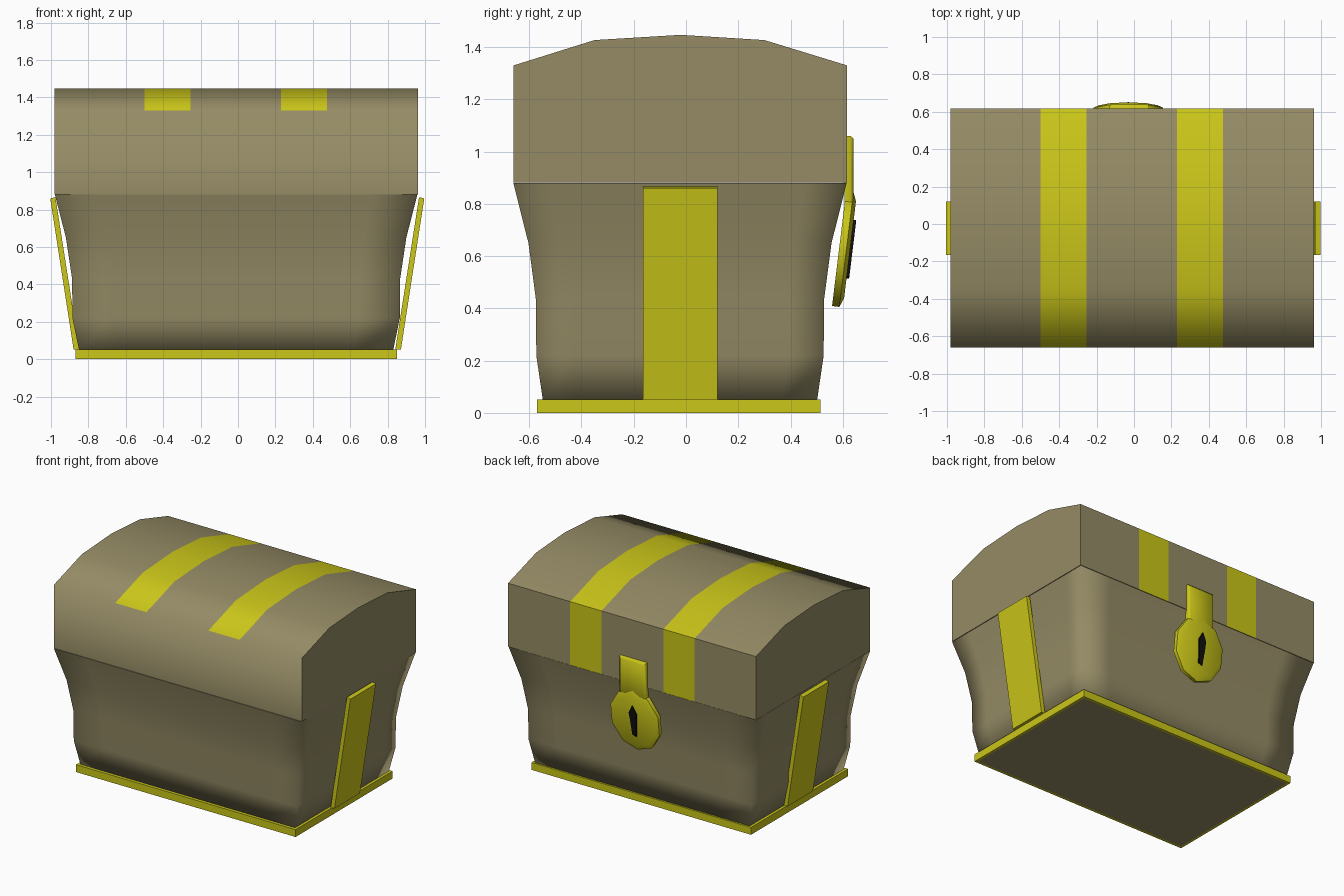
import bpy, bmesh, math
from mathutils import Matrix, Vector

if "Cube" in bpy.data.objects:
    bpy.data.objects.remove(bpy.data.objects["Cube"])


def material(name, rgb):
    m = bpy.data.materials.new(name)
    m.diffuse_color = (*rgb, 1)
    m.use_nodes = True
    m.node_tree.nodes["Principled BSDF"].inputs["Base Color"].default_value = m.diffuse_color
    return m


TAN = material("tan_hide", (0.30, 0.26, 0.13))
GOLD = material("gold", (0.60, 0.57, 0.01))
BLACK = material("black", (0.005, 0.005, 0.005))


def finish(bm, name, mats, angle=30, sharp=None):
    """Shade smooth below the angle, keep other edges sharp, and link."""
    bmesh.ops.recalc_face_normals(bm, faces=bm.faces)
    for f in bm.faces:
        f.smooth = True
    for e in bm.edges:
        e.smooth = e.calc_face_angle(0) < math.radians(angle)
        if sharp and sharp(e):
            e.smooth = False
    me = bpy.data.meshes.new(name)
    bm.to_mesh(me)
    bm.free()
    for m in mats:
        me.materials.append(m)
    ob = bpy.data.objects.new(name, me)
    bpy.context.collection.objects.link(ob)
    return ob


def loft(bm, rings):
    """Skin a stack of equal closed rings and cap both ends."""
    vs = [[bm.verts.new(p) for p in r] for r in rings]
    n = len(vs[0])
    for a, b in zip(vs, vs[1:]):
        for i in range(n):
            bm.faces.new((a[i], a[(i + 1) % n], b[(i + 1) % n], b[i]))
    bm.faces.new(vs[0])
    bm.faces.new(vs[-1])


# Base plate: gold rim, tan underside
bm = bmesh.new()
bmesh.ops.create_cube(bm, size=1, matrix=Matrix.Translation((-0.01, -0.0275, 0.026))
                      @ Matrix.Diagonal((1.72, 1.085, 0.052, 1)))
bottom = min(bm.faces, key=lambda f: f.calc_center_median().z)
bmesh.ops.inset_region(bm, faces=[bottom], thickness=0.025)
bottom.material_index = 1
finish(bm, "base_plate", [GOLD, TAN])

# Body: flaring box with soft shaded corners
cx, cy = -0.01, -0.023
bm = bmesh.new()
rings = []
for z, hx, hy in [(0.05, 0.84, 0.525), (0.22, 0.875, 0.55), (0.43, 0.877, 0.551),
                  (0.65, 0.91, 0.58), (0.88, 0.969, 0.638)]:
    k = 0.75
    quarter = [(hx, -hy * k), (hx, 0), (hx, hy * k), (hx, hy), (hx * k, hy), (0, hy), (-hx * k, hy), (-hx, hy)]
    ring = quarter + [(-x, -y) for x, y in quarter]
    rings.append([(cx + x, cy + y, z) for x, y in ring])
loft(bm, rings)
finish(bm, "chest_body", [TAN], 100, lambda e: all(v.co.z > 0.87 for v in e.verts))

# Lid: arched profile swept along x, with gold bands as coloured strips
profile = [(-0.66, 0.882), (-0.66, 1.33), (-0.35, 1.427), (-0.02, 1.447),
           (0.30, 1.427), (0.617, 1.33), (0.617, 0.882)]
bm = bmesh.new()
loft(bm, [[(x, y, z) for y, z in profile] for x in (-0.98, -0.5, -0.255, 0.23, 0.475, 0.962)])
bm.normal_update()
for f in bm.faces:
    c = f.calc_center_median()
    in_band = abs(c.x + 0.3775) < 0.05 or abs(c.x - 0.3525) < 0.05
    if in_band and c.z > 0.9 and c.y > -0.65:
        f.material_index = 1
finish(bm, "chest_lid", [TAN, GOLD], 80, lambda e: all(v.co.y > 0.6 for v in e.verts))

# Leaning side straps
for side, name in ((-1, "left_strap"), (1, "right_strap")):
    bm = bmesh.new()
    outline = [(0.845, 0.052), (0.875, 0.052), (1.0, 0.86), (0.972, 0.866)]
    loft(bm, [[(side * x - 0.004, y, z) for x, z in outline] for y in (-0.165, 0.12)])
    finish(bm, name, [GOLD])

# Hasp on the back of the lid
bm = bmesh.new()
bmesh.ops.create_cube(bm, size=1, matrix=Matrix.Translation((-0.026, 0.624, 0.93))
                      @ Matrix.Diagonal((0.21, 0.036, 0.26, 1)))
bmesh.ops.bevel(bm, geom=[e for e in bm.edges if all(v.co.y > 0.63 for v in e.verts)],
                offset=0.012, segments=1, affect='EDGES')
finish(bm, "hasp", [GOLD], 50)

# Tilted faceted lock plate and raised keyhole
tilt = Matrix.Translation((-0.03, 0.606, 0.627)) @ Matrix.Rotation(math.radians(-7), 4, 'X')
bm = bmesh.new()
rings = []
for y, s in ((-0.02, 1), (0.008, 1), (0.022, 0.84)):
    angles = [math.tau * (i + 0.5) / 10 for i in range(10)]
    rings.append([tilt @ Vector((0.195 * s * math.cos(a), y, 0.222 * s * math.sin(a))) for a in angles])
loft(bm, rings)
finish(bm, "lock_plate", [GOLD], 50)

bm = bmesh.new()
slit = [(0, 0.115), (0.028, 0.06), (0.022, 0.01), (0.012, -0.1),
        (-0.016, -0.11), (-0.026, -0.01), (-0.03, 0.06)]
loft(bm, [[tilt @ Vector((x, y, z)) for x, z in slit] for y in (0.015, 0.032)])
finish(bm, "keyhole", [BLACK])
